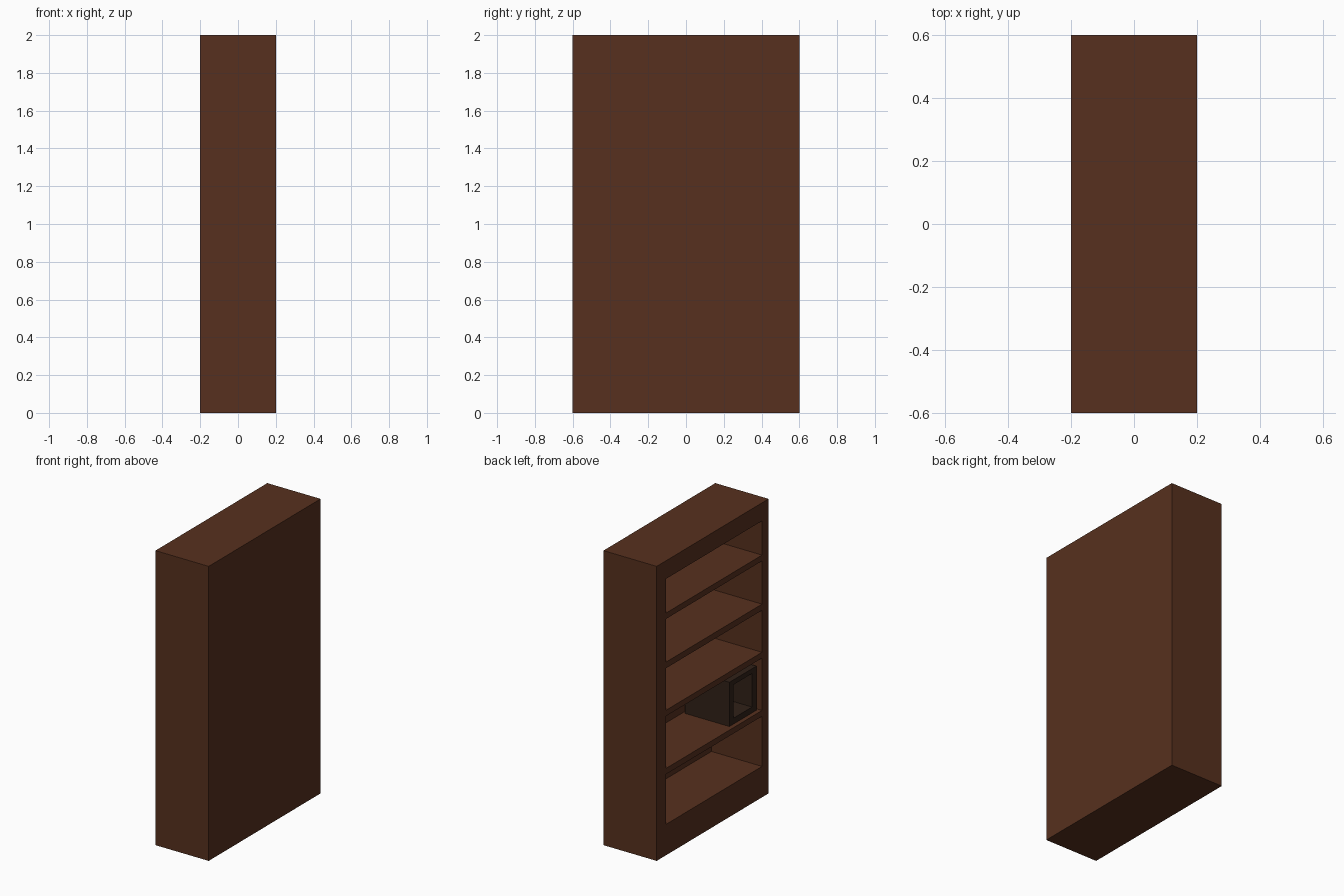
import bpy, bmesh
from mathutils import Vector

if "Cube" in bpy.data.objects:
    bpy.data.objects.remove(bpy.data.objects["Cube"])


def material(name, rgb):
    m = bpy.data.materials.new(name)
    m.diffuse_color = (*rgb, 1)
    m.use_nodes = True
    m.node_tree.nodes["Principled BSDF"].inputs["Base Color"].default_value = m.diffuse_color
    return m


def hollow_box(name, lo, hi, y_range, z_ranges, depth, mat):
    """Solid box whose -x face is pushed in to make one recess per z range."""
    lo, hi = Vector(lo), Vector(hi)
    bm = bmesh.new()
    bmesh.ops.create_cube(bm, size=1)
    for v in bm.verts:
        v.co = Vector((lo[i] + (v.co[i] + 0.5) * (hi[i] - lo[i]) for i in range(3)))
    cuts = [((0, y, 0), (0, 1, 0)) for y in y_range]
    cuts += [((0, 0, z), (0, 0, 1)) for pair in z_ranges for z in pair]
    for co, no in cuts:
        bmesh.ops.bisect_plane(bm, geom=bm.verts[:] + bm.edges[:] + bm.faces[:],
                               plane_co=co, plane_no=no)
    bm.normal_update()

    def is_opening(f):
        c = f.calc_center_median()
        return (f.normal.x < -0.9 and y_range[0] < c.y < y_range[1]
                and any(a < c.z < b for a, b in z_ranges))

    openings = [f for f in bm.faces if is_opening(f)]
    for f in bmesh.ops.extrude_discrete_faces(bm, faces=openings)["faces"]:
        bmesh.ops.translate(bm, verts=f.verts[:], vec=(depth, 0, 0))
    bmesh.ops.recalc_face_normals(bm, faces=bm.faces[:])
    me = bpy.data.meshes.new(name)
    bm.to_mesh(me)
    bm.free()
    me.materials.append(mat)
    ob = bpy.data.objects.new(name, me)
    bpy.context.collection.objects.link(ob)
    return ob


wood = material("wood", (0.095, 0.030, 0.013))
dark = material("dark_wood", (0.030, 0.015, 0.009))

# Bookcase with five compartments opening towards -x
shelves = [(0.21, 0.55), (0.59, 0.945), (0.985, 1.27), (1.312, 1.605), (1.645, 1.877)]
hollow_box("bookcase", (-0.2, -0.6, 0), (0.2, 0.6, 2), (-0.53, 0.50), shelves, 0.38, wood)

# Open storage box standing on the second shelf
hollow_box("storage_box", (-0.17, -0.513, 0.59), (0.165, -0.223, 0.89),
           (-0.465, -0.265), [(0.63, 0.857)], 0.30, dark)
